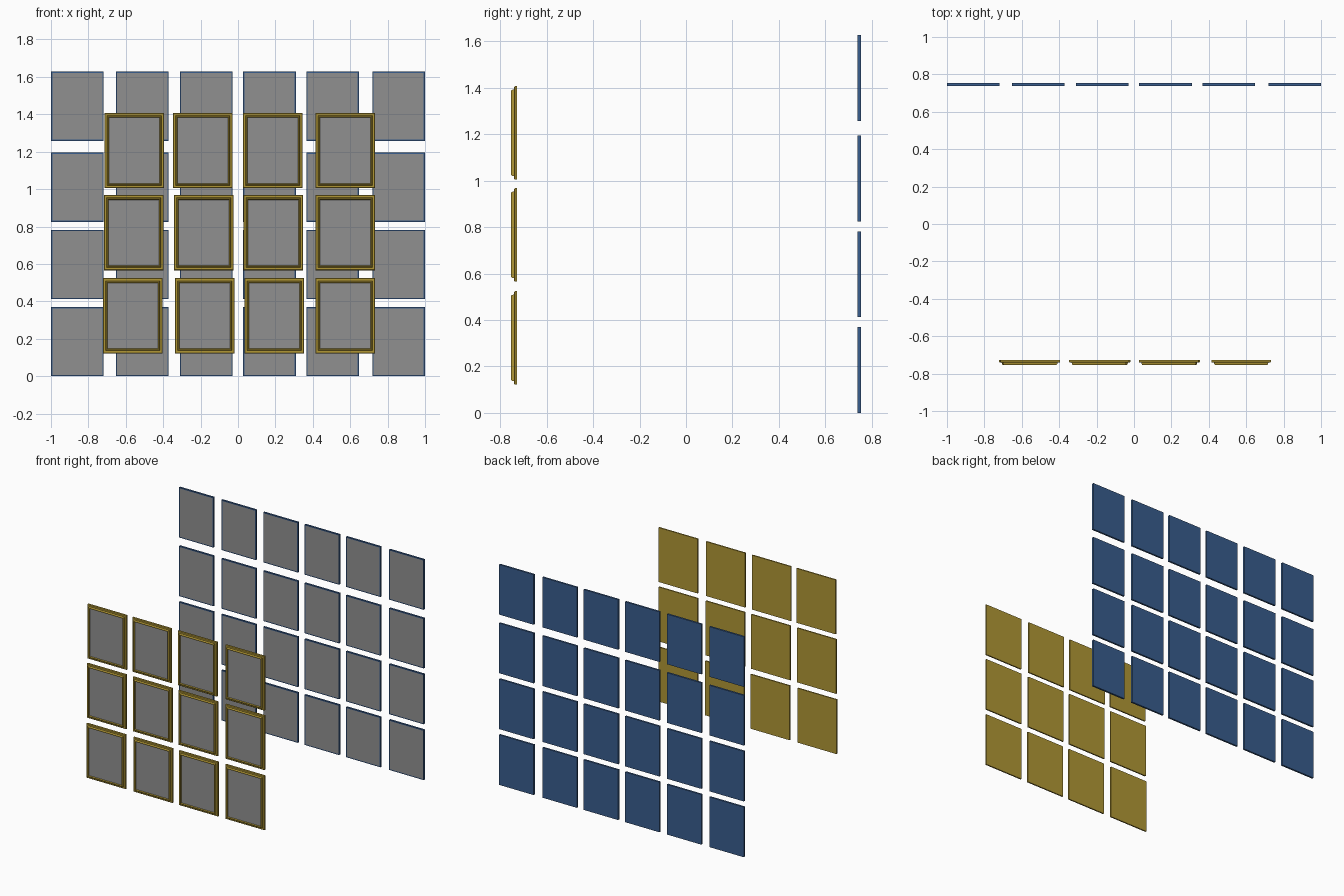
import bpy
import bmesh

cube = bpy.data.objects.get("Cube")
if cube:
    bpy.data.objects.remove(cube, do_unlink=True)


def make_material(name, rgb):
    mat = bpy.data.materials.new(name)
    mat.use_nodes = True
    color = (*rgb, 1.0)
    mat.diffuse_color = color
    mat.node_tree.nodes["Principled BSDF"].inputs["Base Color"].default_value = color
    return mat


gold = make_material("gold", (0.44, 0.31, 0.035))
blue = make_material("blue", (0.04, 0.11, 0.27))
gray = make_material("gray", (0.28, 0.28, 0.28))


def make_panel_mesh(name, width, height, profile, frame_mat):
    """Loft rectangles from back to front; profile holds (inset, y) steps."""
    bm = bmesh.new()
    rings = []
    for inset, y in profile:
        w, h = width / 2 - inset, height / 2 - inset
        rings.append([bm.verts.new((sx * w, y, sz * h))
                      for sx, sz in ((-1, -1), (1, -1), (1, 1), (-1, 1))])
    for a, b in zip(rings, rings[1:]):
        for i in range(4):
            j = (i + 1) % 4
            bm.faces.new((a[i], a[j], b[j], b[i]))
    bm.faces.new(rings[0][::-1])
    picture = bm.faces.new(rings[-1])
    bmesh.ops.recalc_face_normals(bm, faces=bm.faces)
    picture.material_index = 1
    mesh = bpy.data.meshes.new(name)
    bm.to_mesh(mesh)
    bm.free()
    mesh.materials.append(frame_mat)
    mesh.materials.append(gray)
    return mesh


def place_grid(name, mesh, columns, rows, y, drift=None):
    for r, z in enumerate(rows):
        for c, x in enumerate(columns):
            obj = bpy.data.objects.new(f"{name}_{r + 1}_{c + 1}", mesh)
            shift = drift[c] * r if drift else 0
            obj.location = (x + shift, y, z)
            bpy.context.collection.objects.link(obj)


# Back wall: thin flat panels with a narrow border
flat_profile = [(0, 0.007), (0, -0.007), (0.007, -0.007)]
flat_panel = make_panel_mesh("blue_panel", 0.282, 0.37, flat_profile, blue)
place_grid("blue_panel", flat_panel,
           (-0.859, -0.512, -0.17, 0.168, 0.506, 0.859),
           (0.185, 0.597, 1.01, 1.443), 0.746)

# Front wall: stepped frames with a raised moulding and recessed picture
frame_profile = [(0, 0.013), (0, 0.003), (0.003, 0), (0.014, 0),
                 (0.016, -0.01), (0.019, -0.013), (0.022, -0.013),
                 (0.025, -0.004)]
framed_panel = make_panel_mesh("gold_frame", 0.319, 0.402, frame_profile, gold)
place_grid("gold_frame", framed_panel,
           (-0.562, -0.178, 0.193, 0.573),
           (0.323, 0.767, 1.206), -0.74,
           drift=(0.004, -0.005, -0.004, 0))
